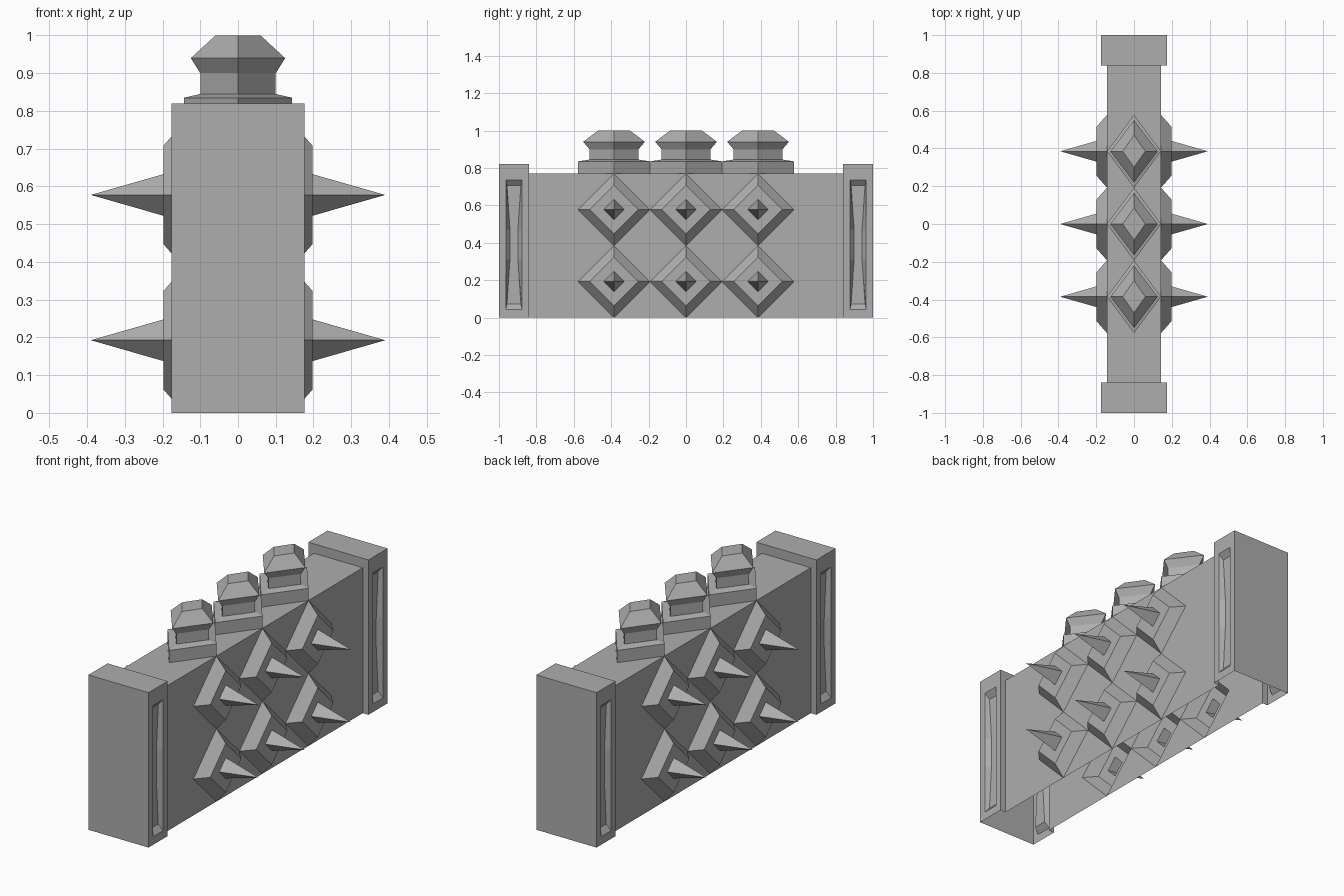
import bpy, bmesh
from mathutils import Vector as V

cube = bpy.data.objects.get("Cube")
if cube:
    bpy.data.objects.remove(cube, do_unlink=True)

stone = bpy.data.materials.new("stone_grey")
stone.use_nodes = True
GREY = (0.42, 0.42, 0.42, 1)
stone.diffuse_color = GREY
stone.node_tree.nodes["Principled BSDF"].inputs["Base Color"].default_value = GREY

X, Y, Z = V((1, 0, 0)), V((0, 1, 0)), V((0, 0, 1))
WALL_X, WALL_Y, WALL_Z = 0.143, 0.84, 0.77
POST_X, POST_Z = 0.176, 0.82
CELL = 0.1925                       # half the pitch of the studs
COLUMNS = (-2 * CELL, 0, 2 * CELL)


def face(bm, pts, out=None):
    """Add a face, flipped when needed so that it looks along out."""
    f = bm.faces.new([bm.verts.new(p) for p in pts])
    f.normal_update()
    if out is not None and f.normal.dot(out) < 0:
        f.normal_flip()


def bands(bm, rings, cap=True):
    """Join rings of points, then close the last one."""
    for a, b in zip(rings, rings[1:]):
        n = len(a)
        for i in range(n):
            j = (i + 1) % n
            if (b[i] - b[j]).length < 1e-6:
                face(bm, (a[i], a[j], b[j]))
            else:
                face(bm, (a[i], a[j], b[j], b[i]))
    if cap:
        face(bm, rings[-1])


def diamond(c, u, v, a, b):
    return [c + u * a, c + v * b, c - u * a, c - v * b]


def cell_corners(bm, c, u, v, a, b):
    """Four flat triangles that leave a diamond opening in a rectangle."""
    d = diamond(c, u, v, a, b)
    for i, (s, t) in enumerate(((1, 1), (-1, 1), (-1, -1), (1, -1))):
        face(bm, (d[i], c + u * a * s + v * b * t, d[(i + 1) % 4]))


def finish(bm, name):
    bmesh.ops.remove_doubles(bm, verts=bm.verts, dist=1e-5)
    mesh = bpy.data.meshes.new(name)
    bm.to_mesh(mesh)
    bm.free()
    mesh.materials.append(stone)
    obj = bpy.data.objects.new(name, mesh)
    bpy.context.collection.objects.link(obj)


# Hollow wall, open underneath, with spiked diamond studs on both sides
bm = bmesh.new()
STUD = ((CELL, 0), (0.13, 0.055), (0.055, 0.055), (0, 0.247))
for s in (1, -1):
    n, u = X * s, Y * s
    for y in COLUMNS:
        for z in (CELL, 3 * CELL):
            c = n * WALL_X + Y * y + Z * z
            cell_corners(bm, c, u, Z, CELL, CELL)
            bands(bm, [diamond(c + n * h, u, Z, r, r) for r, h in STUD], cap=False)
    # Plain strips between the studs and the end posts
    for t in (1, -1):
        y0, y1 = 3 * CELL * t, WALL_Y * t
        face(bm, [V((s * WALL_X, y, z)) for y, z in
                  ((y0, 0), (y1, 0), (y1, WALL_Z), (y0, WALL_Z))], n)
# Top of the wall, open where the knobs sit
for y in COLUMNS:
    cell_corners(bm, V((0, y, WALL_Z)), X, Y, WALL_X, CELL)
for t in (1, -1):
    y0, y1 = 3 * CELL * t, WALL_Y * t
    face(bm, [V((x, y, WALL_Z)) for x, y in
              ((-WALL_X, y0), (WALL_X, y0), (WALL_X, y1), (-WALL_X, y1))], Z)
finish(bm, "spiked_wall")

# Knobs along the top: half width, half length, height
KNOB = ((WALL_X, CELL, 0.77), (WALL_X, CELL, 0.835), (0.10, 0.131, 0.845),
        (0.10, 0.131, 0.90), (0.125, 0.165, 0.94), (0.06, 0.085, 1.0))
for y, name in zip(COLUMNS, ("front", "middle", "back")):
    bm = bmesh.new()
    bands(bm, [diamond(V((0, y, z)), X, Y, a, b) for a, b, z in KNOB])
    finish(bm, "knob_" + name)

# Hollow end posts with a sunken panel on each side
for t, name in ((-1, "front_post"), (1, "back_post")):
    bm = bmesh.new()
    # End face and top
    face(bm, [V((x, t, z)) for x, z in
              ((-POST_X, 0), (POST_X, 0), (POST_X, POST_Z), (-POST_X, POST_Z))], Y * t)
    face(bm, [V((x, y * t, POST_Z)) for x, y in
              ((-POST_X, 1), (POST_X, 1), (POST_X, WALL_Y), (-POST_X, WALL_Y))], Z)
    # Step down to the wall
    face(bm, [V((x, t * WALL_Y, z)) for x, z in
              ((-POST_X, POST_Z), (POST_X, POST_Z), (WALL_X, WALL_Z), (-WALL_X, WALL_Z))], -Y * t)
    for s in (1, -1):
        face(bm, [V((s * x, t * WALL_Y, z)) for x, z in
                  ((POST_X, 0), (WALL_X, 0), (WALL_X, WALL_Z), (POST_X, POST_Z))], -Y * t)
        # Side frame, then the recess with a slightly pinched floor
        n, u = X * s, Y * s
        c = n * POST_X + Y * (t * 0.92)

        def outline(half, pinch, z0, z1, depth):
            zm, q = (z0 + z1) / 2, (z1 - z0) * 0.12
            right = [(half, z0), (pinch, zm - q), (pinch, zm + q), (half, z1)]
            left = [(-y, z) for y, z in reversed(right)]
            return [c + u * y + Z * z - n * depth for y, z in right + left]

        bands(bm, [outline(0.08, 0.08, 0, POST_Z, 0),
                   outline(0.043, 0.043, 0.043, 0.737, 0),
                   outline(0.037, 0.021, 0.073, 0.707, 0.025)])
    finish(bm, name)
